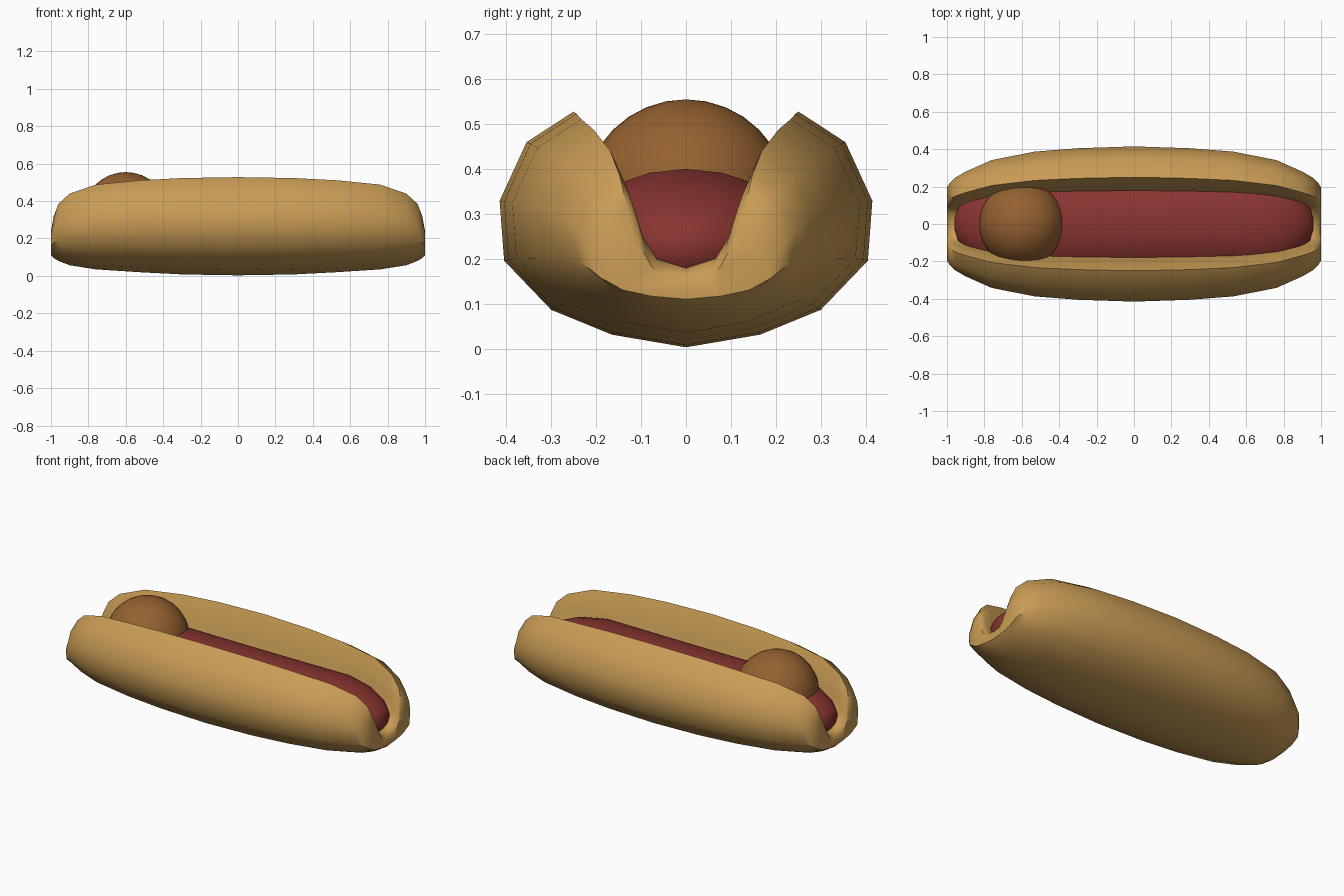
import bpy, bmesh, math

if "Cube" in bpy.data.objects:
    bpy.data.objects.remove(bpy.data.objects["Cube"])


def loft(name, rings, color):
    """Skin a list of closed rings, capping both ends."""
    bm = bmesh.new()
    loops = [[bm.verts.new(p) for p in ring] for ring in rings]
    n = len(loops[0])
    for a, b in zip(loops, loops[1:]):
        for i in range(n):
            j = (i + 1) % n
            bm.faces.new((a[i], a[j], b[j], b[i]))
    bm.faces.new(loops[0])
    bm.faces.new(loops[-1])
    bmesh.ops.recalc_face_normals(bm, faces=bm.faces)
    mesh = bpy.data.meshes.new(name)
    bm.to_mesh(mesh)
    bm.free()
    obj = bpy.data.objects.new(name, mesh)
    bpy.context.collection.objects.link(obj)
    finish(obj, color)


def finish(obj, color):
    mat = bpy.data.materials.new(obj.name + "_material")
    mat.diffuse_color = (*color, 1)
    mat.use_nodes = True
    mat.node_tree.nodes["Principled BSDF"].inputs["Base Color"].default_value = mat.diffuse_color
    obj.data.materials.append(mat)
    bpy.ops.object.select_all(action='DESELECT')
    obj.select_set(True)
    bpy.context.view_layer.objects.active = obj
    bpy.ops.object.shade_smooth_by_angle(angle=math.radians(40))


def both_ends(stations):
    """Mirror (x, ...) stations given from the middle outward."""
    return [(-s[0], *s[1:]) for s in reversed(stations[1:])] + stations


# Bun: U-shaped section, half from the bottom up over the lip and down the inside
outer = [(0.165, 0.033), (0.30, 0.088), (0.405, 0.197), (0.415, 0.33),
         (0.355, 0.46), (0.25, 0.528)]
inner = [(0.215, 0.46), (0.19, 0.39), (0.165, 0.30), (0.11, 0.21)]
half = outer + inner
section = ([(0, 0.005)] + half + [(0, 0.175)]
           + [(-y, z) for y, z in reversed(half)])

# x, half width, bottom, top
bun_stations = both_ends([
    (0, 0.415, 0.003, 0.528), (0.3, 0.405, 0.008, 0.523),
    (0.53, 0.387, 0.02, 0.511), (0.76, 0.342, 0.035, 0.488),
    (0.9, 0.28, 0.057, 0.44), (0.96, 0.245, 0.08, 0.385),
    (0.985, 0.22, 0.095, 0.32), (1.0, 0.195, 0.11, 0.24)])
rings = [[(x, y * w / 0.415, b + (z - 0.005) / 0.523 * (t - b))
          for y, z in section] for x, w, b, t in bun_stations]
loft("bun", rings, (0.58, 0.33, 0.09))

# Sausage: oval tube with rounded ends
sausage_stations = both_ends([(0, 1), (0.63, 1), (0.78, 0.86),
                              (0.88, 0.62), (0.94, 0.35), (0.96, 0.12)])
rings = [[(x, 0.26 * s * math.cos(a), 0.23 + 0.17 * s * math.sin(a))
          for a in (math.tau * i / 20 for i in range(20))]
         for x, s in sausage_stations]
loft("sausage", rings, (0.25, 0.035, 0.03))

# Meatball resting near one end
bpy.ops.mesh.primitive_uv_sphere_add(segments=32, ring_count=16, radius=0.23,
                                     location=(-0.6, 0, 0.325))
ball = bpy.context.object
ball.name = "meatball"
finish(ball, (0.3, 0.12, 0.03))
